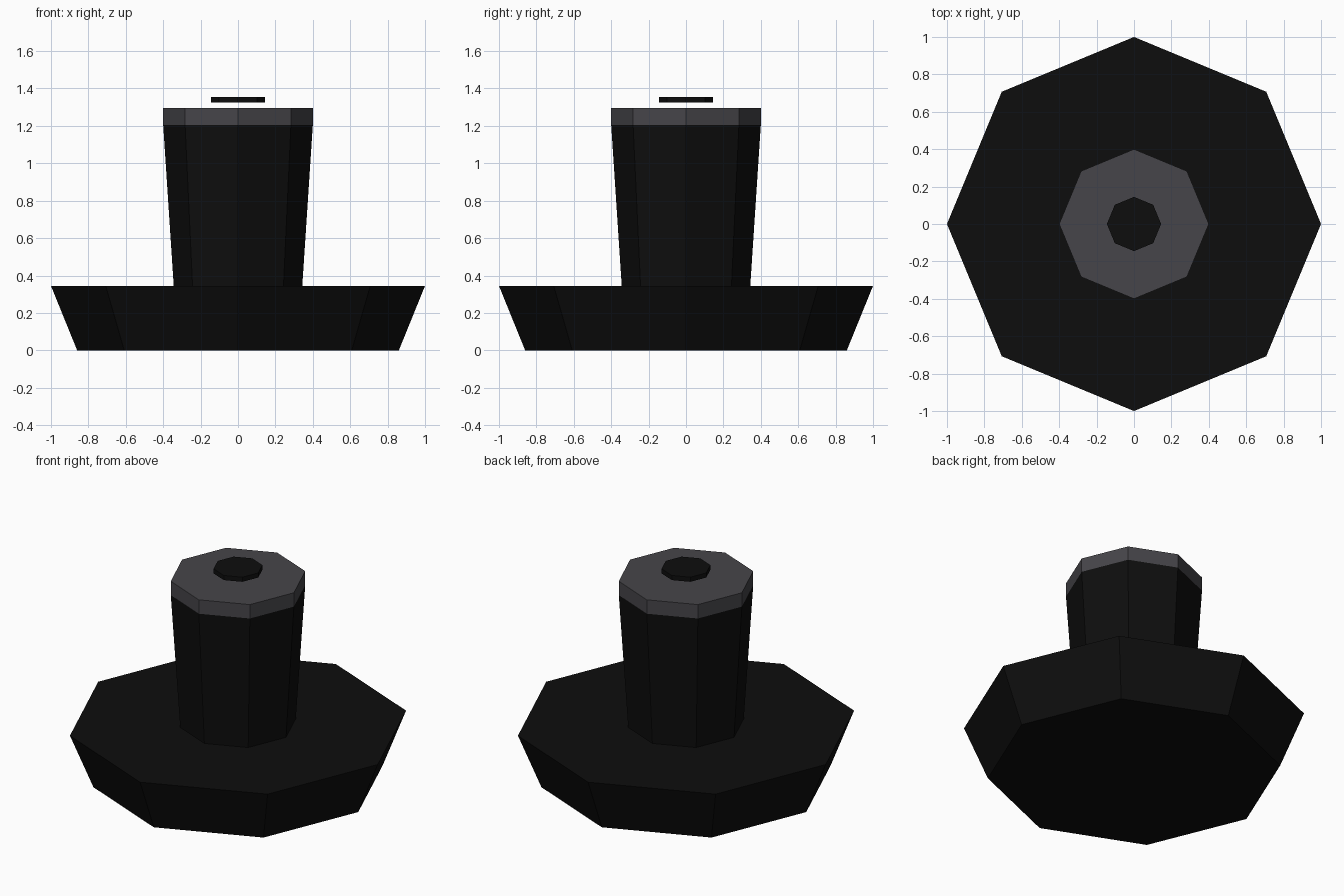
import bpy
import bmesh
from mathutils import Matrix

SIDES = 8

default_cube = bpy.data.objects.get("Cube")
if default_cube:
    bpy.data.objects.remove(default_cube, do_unlink=True)


def make_material(name, color):
    mat = bpy.data.materials.new(name)
    mat.use_nodes = True
    mat.diffuse_color = color
    bsdf = mat.node_tree.nodes["Principled BSDF"]
    bsdf.inputs["Base Color"].default_value = color
    bsdf.inputs["Roughness"].default_value = 0.8
    return mat


def frustum(name, r_bottom, r_top, z_bottom, z_top, mat):
    """Flat-shaded octagonal frustum with corners on the x and y axes."""
    bm = bmesh.new()
    bmesh.ops.create_cone(
        bm, cap_ends=True, segments=SIDES,
        radius1=r_bottom, radius2=r_top, depth=z_top - z_bottom,
        matrix=Matrix.Translation((0, 0, (z_bottom + z_top) / 2)))
    mesh = bpy.data.meshes.new(name)
    bm.to_mesh(mesh)
    bm.free()
    mesh.materials.append(mat)
    obj = bpy.data.objects.new(name, mesh)
    bpy.context.collection.objects.link(obj)
    return obj


black = make_material("black rubber", (0.0042, 0.0042, 0.0042, 1))
grey = make_material("dark grey", (0.061, 0.059, 0.067, 1))

# Wide flared base
frustum("base", 0.86, 1.0, 0.0, 0.345, black)
# Post widening slightly upwards, its foot set into the base
frustum("post", 0.343, 0.4, 0.335, 1.205, black)
# Straight collar on top of the post
frustum("collar", 0.4, 0.4, 1.205, 1.295, grey)
# Small button hovering above the collar
frustum("button", 0.145, 0.145, 1.325, 1.355, black)
